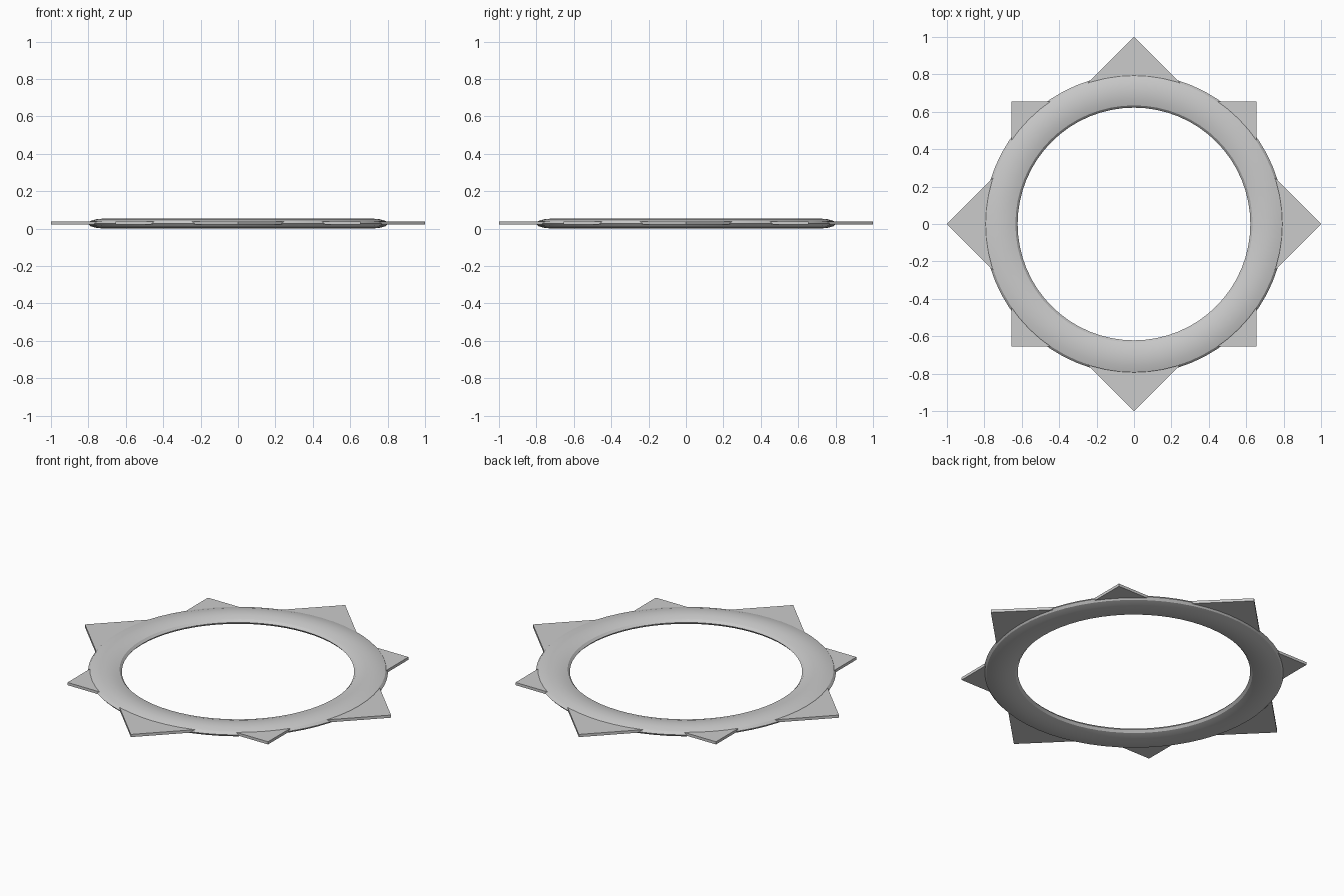
import bpy, math
from mathutils import Matrix

if "Cube" in bpy.data.objects:
    bpy.data.objects.remove(bpy.data.objects["Cube"])

ZC = 0.027  # mid height of the ring

# flattened ring band
bpy.ops.mesh.primitive_torus_add(major_radius=0.7125, minor_radius=0.0905,
                                 major_segments=64, minor_segments=12)
ring = bpy.context.object
ring.name = "ring_band"
ring.data.transform(Matrix.Translation((0, 0, ZC)) @ Matrix.Diagonal((1, 1, ZC / 0.0905, 1)))
bpy.ops.object.shade_smooth_by_angle(angle=math.radians(30))


def point(name, tip, base, angle, t=0.008):
    """Right-angled flat point, its base buried in the ring."""
    w = tip - base
    outline = [(base, -w), (tip, 0), (base, w)]
    verts = [(x, y, z) for z in (ZC + 0.003 - t, ZC + 0.003 + t) for x, y in outline]
    faces = [(2, 1, 0), (3, 4, 5)] + [(i, (i + 1) % 3, (i + 1) % 3 + 3, i + 3) for i in range(3)]
    me = bpy.data.meshes.new(name)
    me.from_pydata(verts, [], faces)
    me.transform(Matrix.Rotation(angle, 4, 'Z'))
    bpy.context.collection.objects.link(bpy.data.objects.new(name, me))


# alternating long and short points around the rim
for i in range(4):
    a = i * math.pi / 2
    point(f"long_point_{i + 1}", 1.0, 0.71, a)
    point(f"short_point_{i + 1}", 0.655 * math.sqrt(2), 0.70, a + math.pi / 4)
